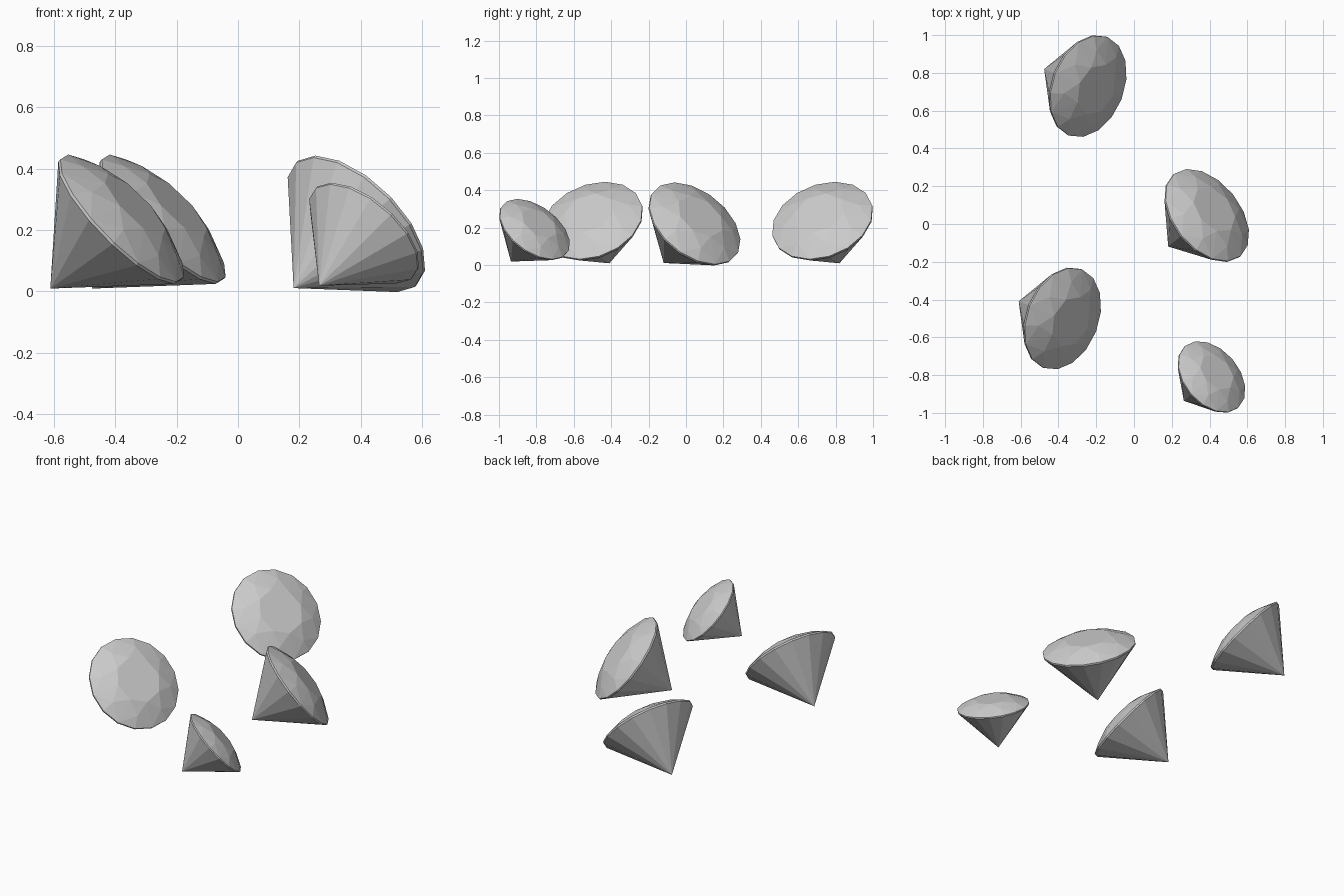
import bpy, bmesh, math
from mathutils import Vector

if "Cube" in bpy.data.objects:
    bpy.data.objects.remove(bpy.data.objects["Cube"])

N = 16        # girdle sides
R = 0.28      # girdle radius
DEPTH = 0.335 # pavilion depth


def ring(bm, count, radius, z, phase=0.0):
    """Ring of vertices around the gem axis."""
    return [bm.verts.new((radius * math.cos(2 * math.pi * (i + phase) / count),
                          radius * math.sin(2 * math.pi * (i + phase) / count), z))
            for i in range(count)]


def gem(name, centre, culet, scale=1.0):
    """Brilliant-cut gem lying on its side, axis running from culet to centre."""
    bm = bmesh.new()
    tip = bm.verts.new((0, 0, -DEPTH))
    low = ring(bm, N, R, -0.005)
    up = ring(bm, N, R, 0.005)
    mid = ring(bm, 8, R * 0.76, 0.040, 0.5)
    table = ring(bm, 8, R * 0.5, 0.066)
    # pavilion and girdle
    for i in range(N):
        j = (i + 1) % N
        bm.faces.new((tip, low[j], low[i]))
        bm.faces.new((low[i], low[j], up[j], up[i]))
    # crown: upper girdle, bezel and star facets
    for k in range(8):
        n = (k + 1) % 8
        a, b, c = up[2 * k], up[2 * k + 1], up[(2 * k + 2) % N]
        bm.faces.new((a, b, mid[k]))
        bm.faces.new((b, c, mid[k]))
        bm.faces.new((mid[k], table[n], table[k]))
        bm.faces.new((a, mid[k], table[k]))
        bm.faces.new((c, table[n], mid[k]))
    bm.faces.new(table)
    bmesh.ops.recalc_face_normals(bm, faces=bm.faces)
    mesh = bpy.data.meshes.new(name)
    bm.to_mesh(mesh)
    bm.free()
    ob = bpy.data.objects.new(name, mesh)
    bpy.context.collection.objects.link(ob)
    axis = Vector(centre) - Vector(culet)
    ob.location = centre
    ob.scale = (scale,) * 3
    ob.rotation_euler = axis.to_track_quat('Z', 'Y').to_euler()
    return ob


# four loose gems resting on the ground
gem("left_front_gem", (-0.38, -0.50, 0.235), (-0.61, -0.41, 0.01))
gem("left_back_gem", (-0.245, 0.73, 0.235), (-0.475, 0.82, 0.01))
gem("right_gem", (0.385, 0.045, 0.22), (0.18, -0.12, 0.01))
gem("small_right_gem", (0.41, -0.81, 0.19), (0.265, -0.935, 0.02), 0.77)
